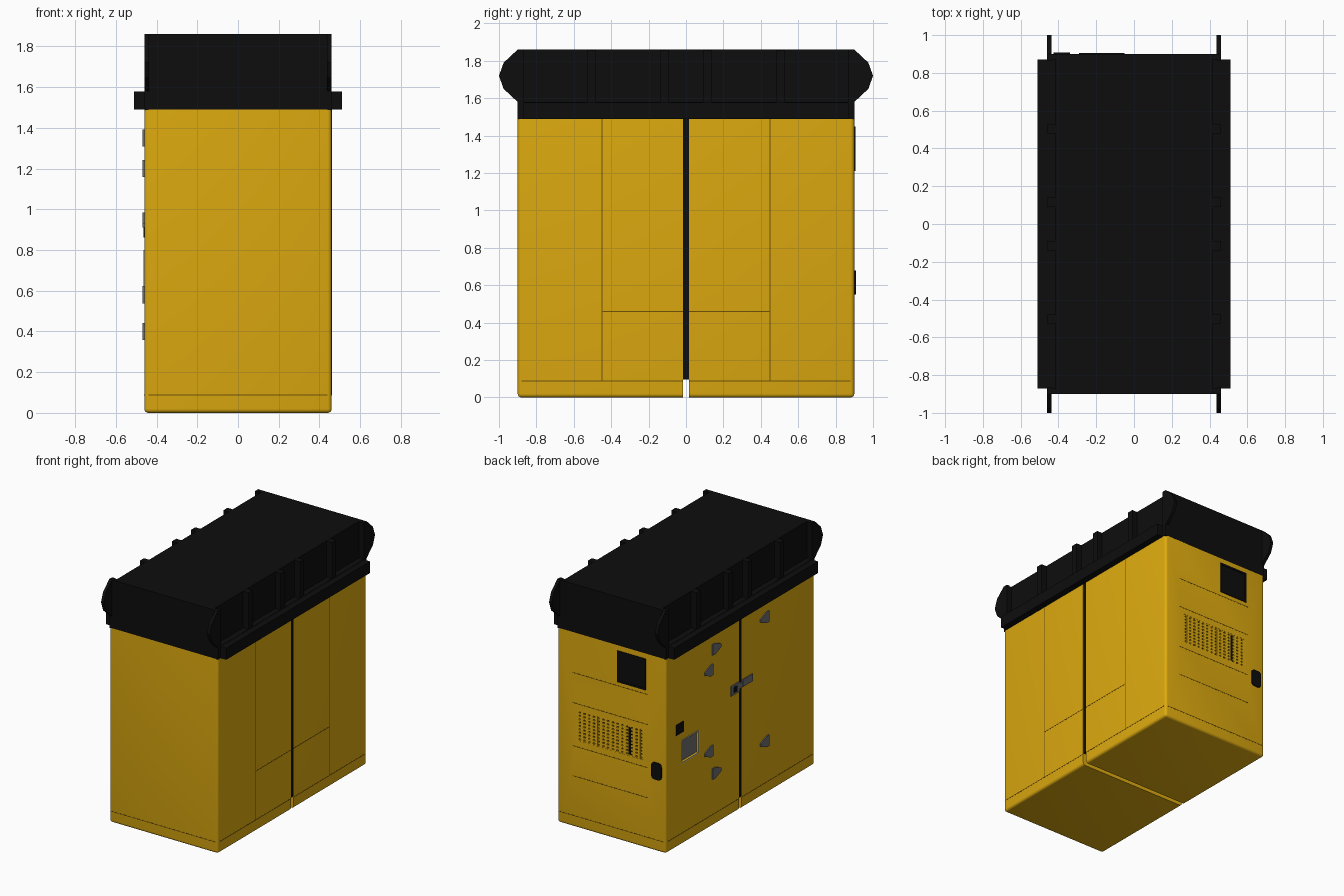
import bpy, bmesh
from mathutils import Vector

if "Cube" in bpy.data.objects:
    bpy.data.objects.remove(bpy.data.objects["Cube"])


def material(name, rgb):
    m = bpy.data.materials.new(name)
    m.diffuse_color = (*rgb, 1)
    m.use_nodes = True
    m.node_tree.nodes["Principled BSDF"].inputs["Base Color"].default_value = m.diffuse_color
    return m


YELLOW = material("yellow_paint", (0.74, 0.41, 0.005))
SEAM = material("seam_dark", (0.16, 0.085, 0.002))
BLACK = material("black_plastic", (0.004, 0.004, 0.004))
GREY = material("grey_metal", (0.16, 0.16, 0.17))
PALE = material("pale_frame", (0.55, 0.5, 0.38))


def finish(name, bm, mat):
    bmesh.ops.recalc_face_normals(bm, faces=bm.faces)
    me = bpy.data.meshes.new(name)
    bm.to_mesh(me)
    bm.free()
    ob = bpy.data.objects.new(name, me)
    bpy.context.collection.objects.link(ob)
    if mat:
        me.materials.append(mat)
    return ob


def add_box(bm, lo, hi):
    lo, hi = Vector(lo), Vector(hi)
    r = bmesh.ops.create_cube(bm, size=1)
    for v in r["verts"]:
        v.co = (lo + hi) / 2 + Vector(a * b for a, b in zip(v.co, hi - lo))


def boxes(name, spans, mat):
    bm = bmesh.new()
    for lo, hi in spans:
        add_box(bm, lo, hi)
    return finish(name, bm, mat)


def prism_x(name, profile, x0, x1, mat):
    """Extrude a (y, z) outline from x0 to x1."""
    bm = bmesh.new()
    f = bm.faces.new([bm.verts.new((x0, y, z)) for y, z in profile])
    r = bmesh.ops.extrude_face_region(bm, geom=[f])
    vs = [e for e in r["geom"] if isinstance(e, bmesh.types.BMVert)]
    bmesh.ops.translate(bm, verts=vs, vec=(x1 - x0, 0, 0))
    return finish(name, bm, mat)


def smooth(ob):
    bpy.ops.object.select_all(action="DESELECT")
    ob.select_set(True)
    bpy.context.view_layer.objects.active = ob
    bpy.ops.object.shade_smooth_by_angle()


# Two cabinet halves, rounded at the outer corners and the base
def body_half(name, s):
    bm = bmesh.new()
    ya, yb = sorted((s * 0.017, s * 0.9))
    add_box(bm, (-0.46, ya, 0), (0.46, yb, 1.49))
    edges = []
    for e in bm.edges:
        m = (e.verts[0].co + e.verts[1].co) / 2
        upright = abs(m.z - 0.745) < 0.1 and abs(m.y) > 0.8
        if upright or (m.z < 0.01 and abs(m.y) > 0.1):
            edges.append(e)
    bmesh.ops.bevel(bm, geom=edges, offset=0.02, segments=4, profile=0.5,
                    affect="EDGES")
    return finish(name, bm, YELLOW)


front_body = body_half("front_body", -1)
back_body = body_half("back_body", 1)

# Recesses for the rear grille and the side window
cutter = boxes("recess_cutter", [((-0.27, 0.86, 0.67), (0.29, 0.95, 0.9)),
                                 ((-0.5, 0.51, 0.63), (-0.44, 0.71, 0.79))], None)
cutter.hide_render = True
cutter.hide_viewport = True
mod = back_body.modifiers.new("recesses", "BOOLEAN")
mod.operation = "DIFFERENCE"
mod.object = cutter
smooth(front_body)
smooth(back_body)

# Black joint between the halves
boxes("centre_joint", [((-0.459, -0.017, 0.095), (0.459, 0.017, 1.49))], BLACK)

# Seam lines around the base and the right-hand door
t = 0.0025
seams = []
for s in (-1, 1):
    y0, y1 = sorted((s * 0.9, s * 0.901))
    seams.append(((-0.44, y0, 0.087 - t), (0.44, y1, 0.087 + t)))
    for a, b in ((-0.88, -0.017), (0.017, 0.88)):
        x0, x1 = sorted((s * 0.46, s * 0.461))
        seams.append(((x0, a, 0.087 - t), (x1, b, 0.087 + t)))
    seams.append(((0.46, s * 0.45 - t, 0.087), (0.461, s * 0.45 + t, 1.49)))
    a, b = sorted((s * 0.017, s * 0.45))
    seams.append(((0.46, a, 0.46 - t), (0.461, b, 0.46 + t)))
# Crease lines on the rear panel
for z in (1.18, 0.95, 0.62, 0.39):
    seams.append(((-0.31, 0.9, z - t), (0.33, 0.901, z + t)))
boxes("panel_seams", seams, SEAM)

# Rear grille: dark backing with a lattice of bars
boxes("grille_backing", [((-0.27, 0.86, 0.67), (0.29, 0.866, 0.9))], BLACK)
bars = []
nx, nz = 14, 9
for i in range(nx + 1):
    x = -0.27 + 0.56 * i / nx
    bars.append(((x - 0.012, 0.885, 0.67), (x + 0.012, 0.899, 0.9)))
for i in range(nz + 1):
    z = 0.67 + 0.23 * i / nz
    bars.append(((-0.27, 0.887, z - 0.008), (0.29, 0.8985, z + 0.008)))
boxes("grille_bars", bars, YELLOW)
boxes("grille_post", [((-0.165, 0.88, 0.68), (-0.145, 0.9, 0.89))], BLACK)

# Rear control display with a raised frame
f = 0.015
boxes("display_panel", [((-0.29, 0.895, 1.21), (-0.05, 0.902, 1.45))], BLACK)
boxes("display_frame", [((-0.29, 0.9, 1.21), (-0.05, 0.906, 1.21 + f)),
                        ((-0.29, 0.9, 1.45 - f), (-0.05, 0.906, 1.45)),
                        ((-0.29, 0.9, 1.21 + f), (-0.29 + f, 0.906, 1.45 - f)),
                        ((-0.05 - f, 0.9, 1.21 + f), (-0.05, 0.906, 1.45 - f))], BLACK)

# Rear handle with rounded corners
bm = bmesh.new()
add_box(bm, (-0.425, 0.89, 0.55), (-0.34, 0.908, 0.68))
bmesh.ops.bevel(bm, geom=[e for e in bm.edges
                          if abs(e.verts[0].co.y - e.verts[1].co.y) > 0.01],
                offset=0.025, segments=3, profile=0.5, affect="EDGES")
finish("rear_handle", bm, BLACK)

# Left side: window, frame and small black socket
boxes("side_window", [((-0.445, 0.51, 0.63), (-0.44, 0.71, 0.79))], GREY)
boxes("side_window_frame", [((-0.463, 0.5, 0.62), (-0.455, 0.72, 0.63)),
                            ((-0.463, 0.5, 0.79), (-0.455, 0.72, 0.8)),
                            ((-0.463, 0.5, 0.63), (-0.455, 0.51, 0.79)),
                            ((-0.463, 0.71, 0.63), (-0.455, 0.72, 0.79))], PALE)
boxes("side_socket", [((-0.465, 0.69, 0.86), (-0.455, 0.78, 0.94))], BLACK)

# Left side: pointed hinge plates and the central latch
for i, (y, z, d) in enumerate(((0.385, 1.2, 1), (0.29, 1.35, -1), (0.385, 0.58, 1),
                               (0.29, 0.4, -1), (-0.29, 1.35, 1), (-0.29, 0.4, 1))):
    outline = [(y - d * 0.05, z - 0.042), (y - d * 0.05, z + 0.042),
               (y - d * 0.02, z + 0.042), (y + d * 0.05, z + 0.012),
               (y + d * 0.05, z - 0.012), (y - d * 0.02, z - 0.042)]
    prism_x(f"hinge_plate_{i + 1}", outline, -0.468, -0.458, GREY)
boxes("side_latch", [((-0.468, 0.018, 0.91), (-0.458, 0.12, 0.985)),
                     ((-0.466, -0.02, 0.93), (-0.458, 0.018, 0.97)),
                     ((-0.468, -0.14, 0.93), (-0.458, -0.02, 0.985))], GREY)
boxes("side_latch_hole", [((-0.47, 0.05, 0.925), (-0.467, 0.095, 0.97))], BLACK)

# Roof: base band, wide side rim, narrower core and full-width end walls
boxes("roof_base", [((-0.46, -0.9, 1.488), (0.46, 0.9, 1.58))], BLACK)
boxes("roof_rim", [((-0.51, -0.87, 1.49), (0.51, 0.87, 1.578))], BLACK)
boxes("roof_core", [((-0.415, -0.89, 1.57), (0.415, 0.89, 1.86))], BLACK)
boxes("roof_end_walls", [((-0.455, -0.9, 1.57), (0.455, -0.87, 1.86)),
                         ((-0.455, 0.87, 1.57), (0.455, 0.9, 1.86))], BLACK)

# Vertical ribs along both roof sides
ribs = []
for s in (-1, 1):
    x0, x1 = sorted((s * 0.41, s * 0.46))
    for y in (-0.505, -0.115, 0.115, 0.505):
        ribs.append(((x0, y - 0.025, 1.57), (x1, y + 0.025, 1.859)))
boxes("roof_ribs", ribs, BLACK)

# Faceted lifting ears at the four roof corners
for sx, side in ((-1, "left"), (1, "right")):
    for sy, end in ((-1, "front"), (1, "back")):
        outline = [(sy * y, z) for y, z in ((0.865, 1.58), (0.9, 1.58), (0.975, 1.65),
                                            (1.0, 1.72), (0.975, 1.79), (0.9, 1.86),
                                            (0.865, 1.86))]
        prism_x(f"roof_ear_{end}_{side}", outline, sx * 0.437, sx * 0.46, BLACK)
